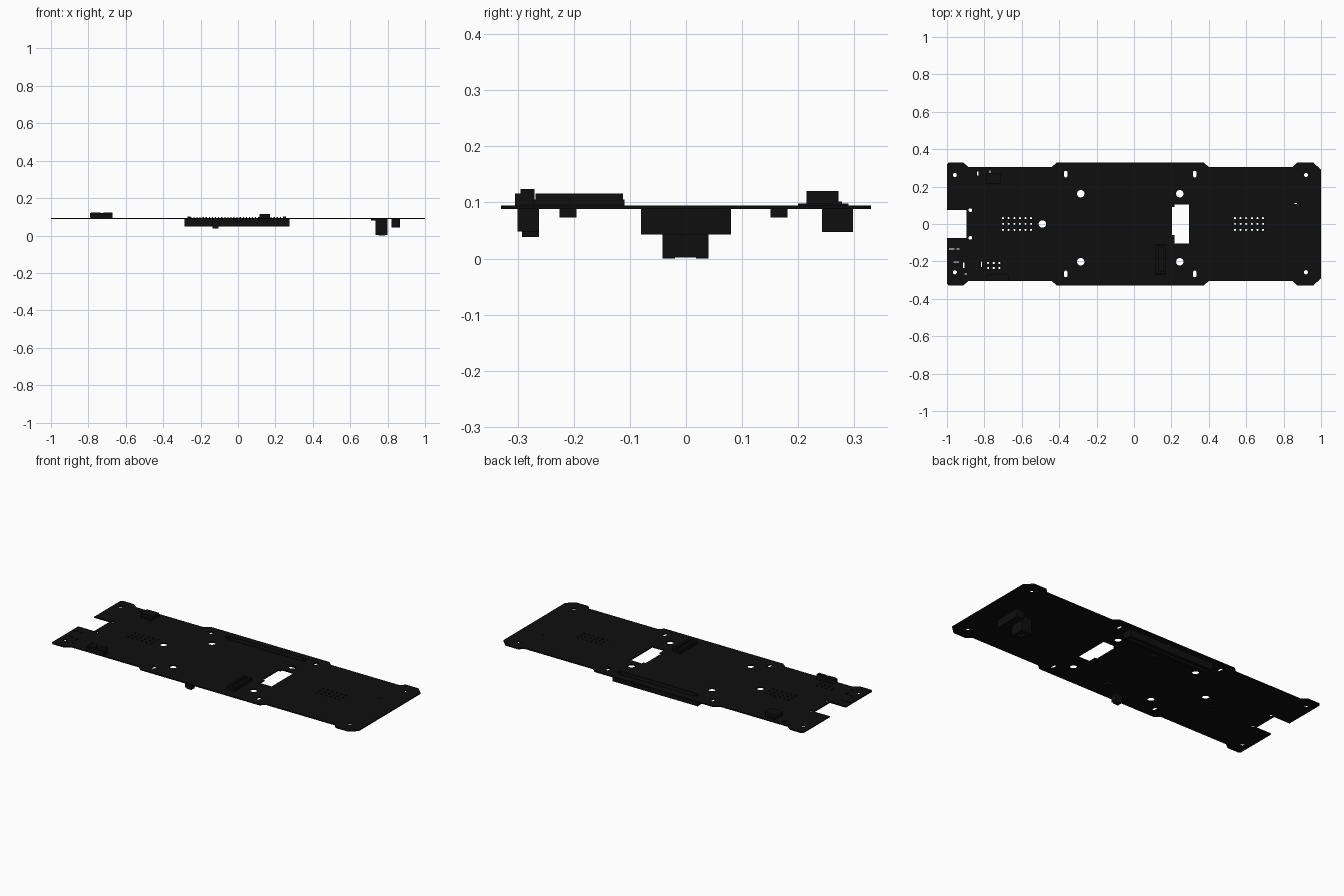
import bpy, bmesh, math

BOTTOM, TOP = 0.088, 0.0945


def material(name, v):
    m = bpy.data.materials.new(name)
    m.diffuse_color = (v, v, v, 1)
    return m


black = material("matte black", 0.0045)


def boxes(name, specs):
    """One object from several (x0, x1, y0, y1, z0, z1) boxes."""
    bm = bmesh.new()
    for x0, x1, y0, y1, z0, z1 in specs:
        vs = bmesh.ops.create_cube(bm, size=1)["verts"]
        bmesh.ops.scale(bm, vec=(x1 - x0, y1 - y0, z1 - z0), verts=vs)
        bmesh.ops.translate(bm, vec=((x0 + x1) / 2, (y0 + y1) / 2, (z0 + z1) / 2), verts=vs)
    me = bpy.data.meshes.new(name)
    bm.to_mesh(me)
    bm.free()
    me.materials.append(black)
    ob = bpy.data.objects.new(name, me)
    bpy.context.collection.objects.link(ob)
    return ob


def slot(x, y, w, h, n=5):
    """Round-ended loop of overall size w by h."""
    r = min(w, h) / 2
    dx, dy = w / 2 - r, h / 2 - r
    pts = []
    for sx, sy, start in ((1, 1, 0), (-1, 1, 90), (-1, -1, 180), (1, -1, 270)):
        for i in range(n):
            a = math.radians(start + 90 * (i + 0.5) / n)
            pts.append((x + sx * dx + r * math.cos(a), y + sy * dy + r * math.sin(a)))
    return pts


def rect(x0, x1, y0, y1):
    return [(x0, y0), (x1, y0), (x1, y1), (x0, y1)]


# circuit board outline: upper half, mirrored for the lower half
half = [(-0.895, 0.075), (-1, 0.075), (-1, 0.32), (-0.99, 0.33), (-0.915, 0.33),
        (-0.885, 0.305), (-0.44, 0.305), (-0.41, 0.33), (0.37, 0.33), (0.40, 0.305),
        (0.85, 0.305), (0.875, 0.33), (0.957, 0.33), (1, 0.29)]
loops = [half + [(x, -y) for x, y in reversed(half)]]

# window cut-out with its notch
loops.append([(0.217, -0.105), (0.295, -0.105), (0.295, 0.105), (0.217, 0.105),
              (0.217, 0.09), (0.203, 0.09), (0.203, -0.06), (0.217, -0.06)])

# cooler mounting holes
for x, y in ((-0.285, 0.162), (0.245, 0.162), (-0.285, -0.202), (0.245, -0.202), (-0.49, 0)):
    loops.append(slot(x, y, 0.04, 0.04))
# case screw holes and oval slots
for s in (1, -1):
    for x in (-0.958, 0.919):
        loops.append(slot(x, 0.26 * s + 0.002, 0.022, 0.022))
    for x in (-0.365, 0.325):
        loops.append(slot(x, 0.267 * s, 0.019, 0.036))
    loops.append(slot(-0.875, 0.074 * s, 0.02, 0.02))
# via grids
for x0 in (-0.70, 0.54):
    for i in range(6):
        for j in (-1, 0, 1):
            loops.append(slot(x0 + 0.03 * i, 0.031 * j, 0.012, 0.012, 2))
for i in range(3):
    for j in range(2):
        loops.append(slot(-0.78 + 0.03 * i, -0.208 - 0.027 * j, 0.012, 0.012, 2))
# connector slits at the left end
for x, y, w, h in ((-0.975, -0.133, 0.03, 0.006), (-0.94, -0.133, 0.016, 0.006),
                   (-0.95, -0.203, 0.03, 0.006), (-0.91, -0.22, 0.006, 0.03),
                   (-0.90, -0.268, 0.014, 0.006), (-0.815, -0.215, 0.006, 0.03),
                   (-0.835, 0.27, 0.008, 0.02), (-0.77, 0.27, 0.006, 0.03),
                   (0.865, 0.11, 0.012, 0.005)):
    loops.append(rect(x - w / 2, x + w / 2, y - h / 2, y + h / 2))

cu = bpy.data.curves.new("board_outline", 'CURVE')
cu.dimensions = '2D'
cu.fill_mode = 'BOTH'
cu.extrude = (TOP - BOTTOM) / 2
for pts in loops:
    sp = cu.splines.new('POLY')
    sp.points.add(len(pts) - 1)
    for p, (x, y) in zip(sp.points, pts):
        p.co = (x, y, 0, 1)
    sp.use_cyclic_u = True
outline = bpy.data.objects.new("board_outline", cu)
bpy.context.collection.objects.link(outline)
bpy.context.view_layer.update()
me = bpy.data.meshes.new_from_object(outline.evaluated_get(bpy.context.evaluated_depsgraph_get()))
bpy.data.objects.remove(outline)
me.materials.clear()
me.materials.append(black)
board = bpy.data.objects.new("circuit_board", me)
board.location.z = (TOP + BOTTOM) / 2
bpy.context.collection.objects.link(board)

# long edge socket under the rear edge, with an open groove
boxes("long_socket", [(-0.285, 0.275, 0.242, 0.262, 0.047, BOTTOM),
                      (-0.285, 0.275, 0.278, 0.298, 0.047, BOTTOM),
                      (-0.285, 0.275, 0.262, 0.278, 0.068, BOTTOM),
                      (-0.285, -0.265, 0.262, 0.278, 0.047, BOTTOM),
                      (0.255, 0.275, 0.262, 0.278, 0.047, BOTTOM)])
# its solder pins and pegs on top
boxes("socket_pins", [(-0.255 + 0.0165 * i, -0.249 + 0.0165 * i, y, y + 0.006, TOP, 0.098)
                      for i in range(31) for y in (0.25, 0.284)]
      + [(x - 0.008, x + 0.008, 0.262, 0.278, TOP, 0.102) for x in (-0.262, 0.248)])

# two plugs under the right end
boxes("wide_plug", [(0.82, 0.865, -0.08, 0.08, 0.043, BOTTOM)])
boxes("tall_plug", [(0.735, 0.75, -0.042, 0.04, 0.002, BOTTOM),
                    (0.785, 0.80, -0.042, 0.04, 0.002, BOTTOM),
                    (0.75, 0.785, -0.042, -0.02, 0.0, BOTTOM),
                    (0.75, 0.785, 0.018, 0.04, 0.0, BOTTOM),
                    (0.75, 0.785, -0.02, 0.018, 0.02, BOTTOM),
                    (0.712, 0.735, -0.03, 0.03, 0.08, BOTTOM)])

# port hanging below the front edge
boxes("front_port", [(-0.14, -0.098, -0.30, -0.262, 0.048, BOTTOM),
                     (-0.135, -0.103, -0.292, -0.262, 0.038, 0.048)])

# small parts underneath
boxes("under_chips", [(-0.015, 0.015, y - 0.015, y + 0.015, 0.073, BOTTOM)
                      for y in (-0.21, 0.166)])

# header block on top beside the window
boxes("side_header", [(0.115, 0.17, -0.272, -0.11, TOP, 0.105),
                      (0.115, 0.13, -0.268, -0.112, 0.105, 0.116),
                      (0.155, 0.17, -0.268, -0.112, 0.105, 0.116),
                      (0.13, 0.155, -0.268, -0.255, 0.105, 0.116),
                      (0.13, 0.155, -0.125, -0.112, 0.105, 0.116)])

# sockets on top at the left end
boxes("rear_socket", [(-0.79, -0.71, 0.215, 0.272, 0.097, 0.12),
                      (-0.78, -0.72, 0.225, 0.262, TOP, 0.097)]
      + [(-0.78 + 0.02 * i, -0.774 + 0.02 * i, 0.2, 0.285, TOP, 0.098) for i in range(4)])
boxes("front_socket", [(-0.785, -0.67, -0.305, -0.27, TOP, 0.116),
                       (-0.785, -0.735, -0.295, -0.27, 0.116, 0.124),
                       (-0.72, -0.67, -0.295, -0.27, 0.116, 0.124)])
